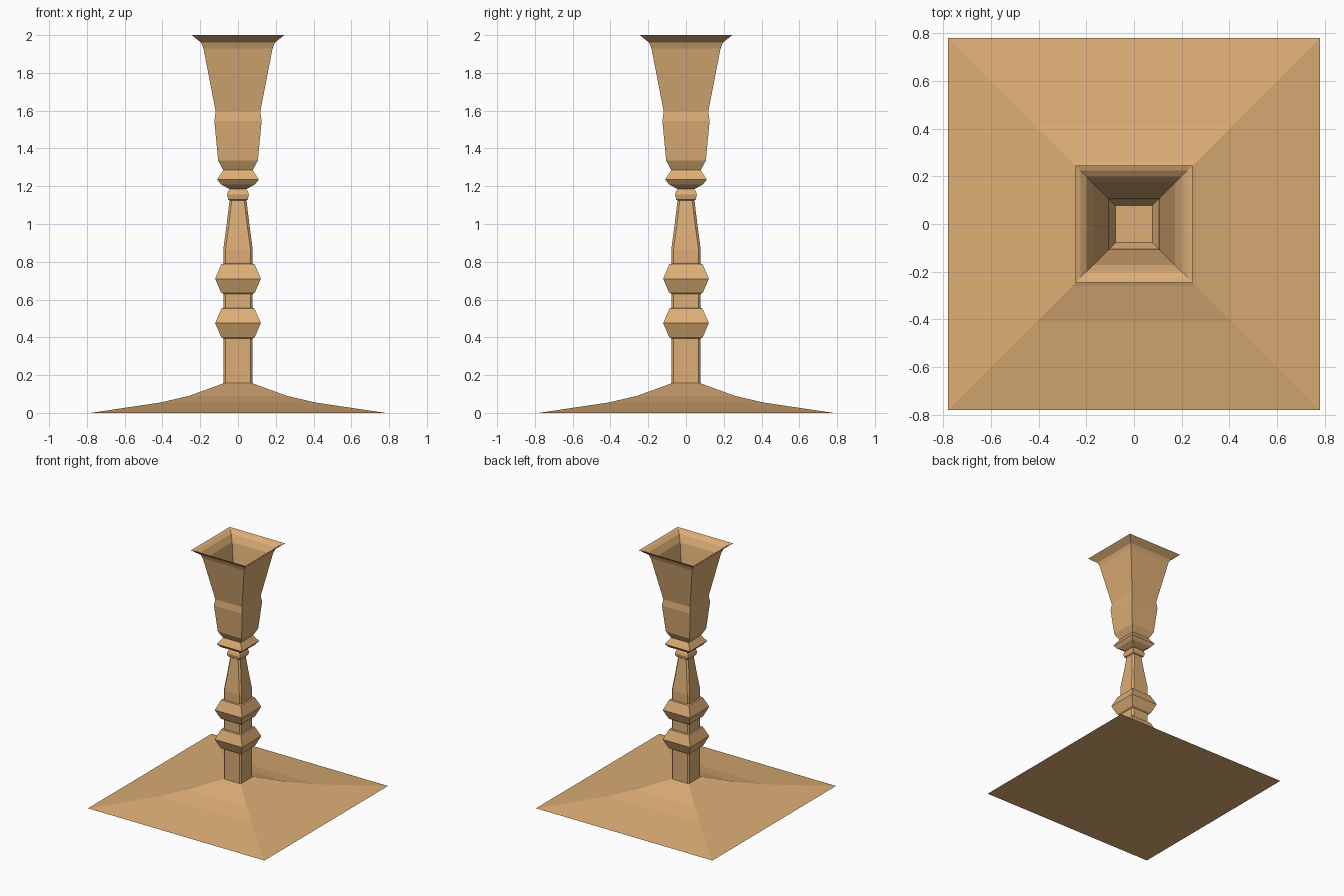
import bpy, bmesh

if "Cube" in bpy.data.objects:
    bpy.data.objects.remove(bpy.data.objects["Cube"])

wood = bpy.data.materials.new("warm_wood")
wood.diffuse_color = (0.72, 0.42, 0.18, 1)
wood.use_nodes = True
wood.node_tree.nodes["Principled BSDF"].inputs["Base Color"].default_value = wood.diffuse_color


def square_loft(name, profile, cap_start=False, cap_end=False):
    """Skin square rings given as (half width, z, corner chamfer)."""
    bm = bmesh.new()
    rings = []
    for h, z, c in profile:
        k = h - c
        pts = [(h, -k), (h, k), (k, h), (-k, h), (-h, k), (-h, -k), (-k, -h), (k, -h)]
        rings.append([bm.verts.new((x, y, z)) for x, y in pts])
    for a, b in zip(rings, rings[1:]):
        for i in range(8):
            j = (i + 1) % 8
            bm.faces.new((a[i], a[j], b[j], b[i]))
    if cap_start:
        bm.faces.new(rings[0][::-1])
    if cap_end:
        bm.faces.new(rings[-1])
    # unchamfered rings collapse to plain squares
    bmesh.ops.remove_doubles(bm, verts=bm.verts, dist=1e-5)
    mesh = bpy.data.meshes.new(name)
    bm.to_mesh(mesh)
    bm.free()
    mesh.materials.append(wood)
    obj = bpy.data.objects.new(name, mesh)
    bpy.context.collection.objects.link(obj)
    return obj


C = 0.012  # chamfer of the stem corners

# spreading foot
square_loft("foot", [(0.78, 0, 0), (0.41, 0.055, 0), (0.26, 0.09, 0),
                     (0.08, 0.155, 0), (0.078, 0.157, C)], cap_start=True)

# straight stem pieces between the knops
square_loft("lower_stem", [(0.078, 0.157, C), (0.078, 0.395, C)])
square_loft("middle_stem", [(0.078, 0.55, C), (0.078, 0.63, C)])

# two matching knops
for name, z in (("lower_knop", 0.475), ("upper_knop", 0.71)):
    square_loft(name, [(0.078, z - 0.08, C), (0.09, z - 0.072, 0), (0.121, z, 0),
                       (0.088, z + 0.077, 0), (0.078, z + 0.08, C)])

# tapering stem
square_loft("tapered_stem", [(0.078, 0.79, C), (0.078, 0.865, C), (0.06, 1.0, C),
                             (0.045, 1.125, C)])

# small collar under the cup
square_loft("collar", [(0.045, 1.125, C), (0.052, 1.13, 0), (0.058, 1.155, 0),
                       (0.052, 1.175, 0), (0.043, 1.185, 0)])

# cup: outside going up, over the rim, then down the inside
square_loft("cup", [(0.043, 1.185, 0), (0.058, 1.192, 0), (0.09, 1.21, 0),
                    (0.11, 1.235, 0), (0.078, 1.285, 0), (0.105, 1.335, 0),
                    (0.125, 1.545, 0), (0.118, 1.595, 0), (0.183, 1.93, 0),
                    (0.195, 1.96, 0), (0.245, 2.0, 0), (0.225, 1.993, 0),
                    (0.2, 1.975, 0), (0.172, 1.925, 0), (0.108, 1.595, 0),
                    (0.115, 1.545, 0), (0.1, 1.34, 0), (0.077, 1.295, 0)], cap_end=True)
